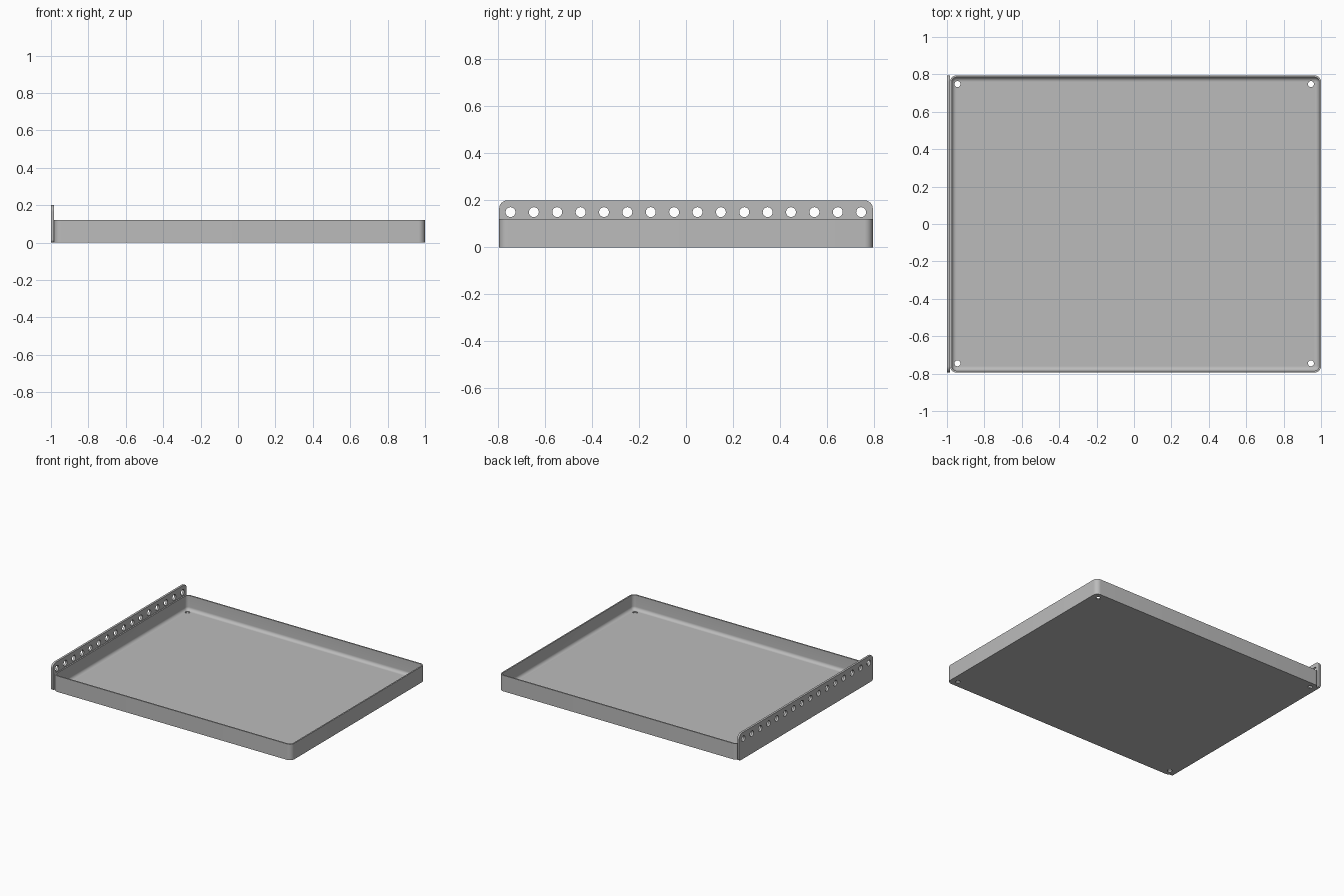
import bpy, bmesh
from math import pi, sin, cos, radians
from mathutils import Matrix

cube = bpy.data.objects.get("Cube")
if cube:
    bpy.data.objects.remove(cube)

grey = bpy.data.materials.new("light_grey")
grey.use_nodes = True
grey.diffuse_color = (0.5, 0.5, 0.5, 1)
grey.node_tree.nodes["Principled BSDF"].inputs["Base Color"].default_value = grey.diffuse_color

HALF_Y, PLATE_X, HEIGHT = 0.795, -0.984, 0.12
WALL, FLOOR, FILLET, CORNER = 0.01, 0.01, 0.024, 0.036


def rounded_rect(x0, x1, y0, y1, radii, steps=8):
    """Counter-clockwise outline; radii start at the upper right corner."""
    points = []
    for k, (sx, sy) in enumerate([(1, 1), (-1, 1), (-1, -1), (1, -1)]):
        r = radii[k]
        cx = x1 - r if sx > 0 else x0 + r
        cy = y1 - r if sy > 0 else y0 + r
        for i in range(steps + 1):
            a = pi / 2 * (k + i / steps)
            points.append((cx + r * cos(a), cy + r * sin(a)))
    return points


def make_object(name, bm):
    bmesh.ops.recalc_face_normals(bm, faces=bm.faces)
    mesh = bpy.data.meshes.new(name)
    bm.to_mesh(mesh)
    bm.free()
    obj = bpy.data.objects.new(name, mesh)
    bpy.context.collection.objects.link(obj)
    mesh.materials.append(grey)
    return obj


def loft(name, rings):
    """Skin a stack of equal rings and cap both ends."""
    bm = bmesh.new()
    loops = [[bm.verts.new(p) for p in ring] for ring in rings]
    for a, b in zip(loops, loops[1:]):
        for i in range(len(a)):
            j = (i + 1) % len(a)
            bm.faces.new((a[i], a[j], b[j], b[i]))
    bm.faces.new(loops[0])
    bm.faces.new(loops[-1])
    return make_object(name, bm)


def drill(obj, centres, radius, axis):
    """Cut round holes through an object along one axis."""
    bm = bmesh.new()
    turn = Matrix.Rotation(pi / 2, 4, 'Y') if axis == 'X' else Matrix()
    for c in centres:
        bmesh.ops.create_cone(bm, cap_ends=True, segments=32, radius1=radius,
                              radius2=radius, depth=0.08,
                              matrix=Matrix.Translation(c) @ turn)
    cutter = make_object(obj.name + "_hole_cutter", bm)
    mod = obj.modifiers.new("holes", 'BOOLEAN')
    mod.object, mod.operation, mod.solver = cutter, 'DIFFERENCE', 'EXACT'
    bpy.context.view_layer.objects.active = obj
    bpy.ops.object.modifier_apply(modifier=mod.name)
    bpy.data.objects.remove(cutter)


def tray_ring(inset, z):
    r = max(CORNER - inset, 0.004)
    outline = rounded_rect(PLATE_X + inset, 1 - inset, inset - HALF_Y, HALF_Y - inset, [r] * 4)
    return [(x, y, z) for x, y in outline]


# Tray: outer wall, rim, inner wall, then a rounded fillet into the floor
rings = [tray_ring(0, 0), tray_ring(0, HEIGHT), tray_ring(WALL, HEIGHT)]
for i in range(9):
    a = pi / 2 * i / 8
    rings.append(tray_ring(WALL + FILLET * (1 - cos(a)), FLOOR + FILLET * (1 - sin(a))))
tray = loft("tray", rings)
drill(tray, [(x, y, 0) for x in (-0.944, 0.946) for y in (-0.745, 0.748)], 0.016, 'Z')

# Mounting plate: upright strip with larger upper corners and a row of holes
profile = rounded_rect(-HALF_Y, HALF_Y, 0, 0.2, [0.035, 0.035, 0.015, 0.015])
plate = loft("mounting_plate", [[(x, y, z) for y, z in profile] for x in (-1, PLATE_X)])
drill(plate, [(-0.99, -0.747 + 0.0995 * i, 0.15) for i in range(16)], 0.021, 'X')

# Smooth the curves, keep the edges sharp
for obj in (tray, plate):
    bpy.ops.object.select_all(action='DESELECT')
    obj.select_set(True)
    bpy.context.view_layer.objects.active = obj
    bpy.ops.object.shade_smooth_by_angle(angle=radians(30))
